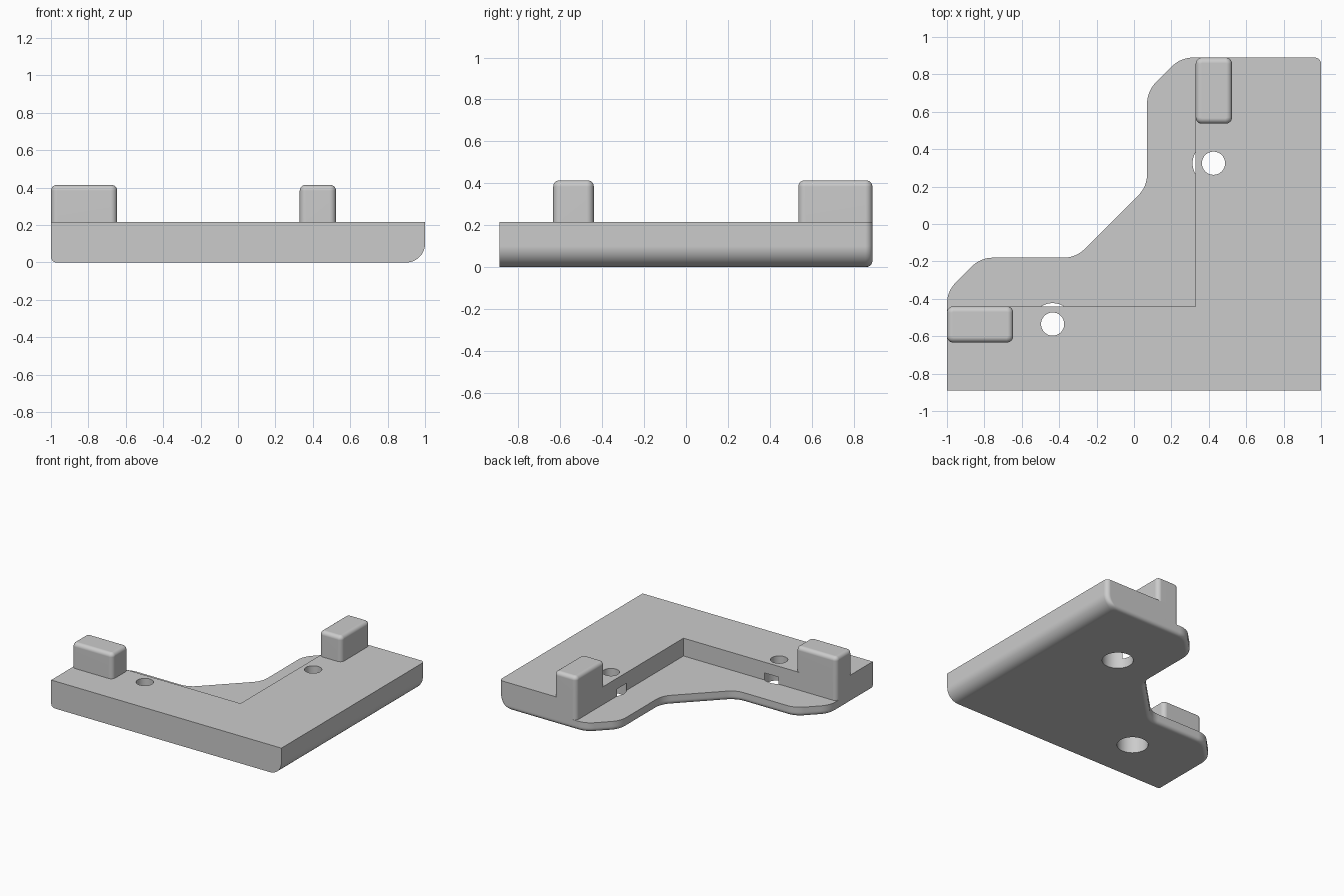
import bpy, bmesh
from math import sin, cos, pi, sqrt
from mathutils import Vector

cube = bpy.data.objects.get("Cube")
if cube:
    bpy.data.objects.remove(cube, do_unlink=True)

HALF_Y, TOP, LIP, BLOCK_TOP = 0.89, 0.215, 0.075, 0.414
SMALL, LARGE, CORNER = 0.03, 0.1, 0.034

grey = bpy.data.materials.new("plain_grey")
grey.use_nodes = True
colour = (0.6, 0.6, 0.6, 1)
grey.diffuse_color = colour
grey.node_tree.nodes["Principled BSDF"].inputs["Base Color"].default_value = colour


def swap(x, y):
    """Reflect a plan point from one arm of the bracket to the other."""
    return -0.11 - y, -0.11 - x


def inset(height, radius):
    """How far a rounded edge steps in, at a height from its flat face."""
    if height >= radius:
        return 0
    return radius - sqrt(max(0, radius ** 2 - (radius - height) ** 2))


def rounded(corners, steps=8):
    """Outline from (x, y, radius) corners; a zero radius stays sharp."""
    out = []
    for i, (x, y, r) in enumerate(corners):
        p = Vector((x, y))
        if not r:
            out.append(p)
            continue
        a = (Vector(corners[i - 1][:2]) - p).normalized()
        b = (Vector(corners[(i + 1) % len(corners)][:2]) - p).normalized()
        half = a.angle(b) / 2
        centre = p + (a + b).normalized() * (r / sin(half))
        reach = r * cos(half) / sin(half)
        start = (p + a * reach - centre).normalized()
        end = (p + b * reach - centre).normalized()
        for k in range(steps + 1):
            out.append(centre + start.slerp(end, k / steps) * r)
    return out


def loft(name, sections, bottom=True):
    """Solid through (outline, z) sections with equal point counts."""
    bm = bmesh.new()
    rings = [[bm.verts.new((p[0], p[1], z)) for p in outline] for outline, z in sections]
    for low, high in zip(rings, rings[1:]):
        for i in range(len(low)):
            bm.faces.new((low[i - 1], low[i], high[i], high[i - 1]))
    bm.faces.new(rings[-1])
    if bottom:
        bm.faces.new(rings[0][::-1])
    bmesh.ops.recalc_face_normals(bm, faces=bm.faces)
    mesh = bpy.data.meshes.new(name)
    bm.to_mesh(mesh)
    bm.free()
    mesh.materials.append(grey)
    obj = bpy.data.objects.new(name, mesh)
    bpy.context.collection.objects.link(obj)
    return obj


def cut(target, cutter):
    mod = target.modifiers.new("cut", "BOOLEAN")
    mod.operation, mod.solver, mod.object = "DIFFERENCE", "EXACT", cutter
    bpy.context.view_layer.objects.active = target
    bpy.ops.object.modifier_apply(modifier=mod.name)
    bpy.data.objects.remove(cutter, do_unlink=True)


def smooth(obj):
    bpy.ops.object.select_all(action="DESELECT")
    obj.select_set(True)
    bpy.context.view_layer.objects.active = obj
    bpy.ops.object.shade_smooth_by_angle(angle=pi / 6)
    obj.modifiers.new("flat_faces", "WEIGHTED_NORMAL").keep_sharp = True


def plate_outline(z):
    """Plan of the plate at height z, with its lower edges rounded."""
    d = inset(z, SMALL)
    k = d * (sqrt(2) - 1)
    arm = [(0.25 + k, HALF_Y - d, 0.16 - d), (0.07 + d, 0.71 - k, 0.16 - d),
           (0.07 + d, 0.20 - k, 0.16 + d)]
    other = [(*swap(x, y), r) for x, y, r in reversed(arm)]
    right = 1 - inset(z, LARGE)
    return rounded([(-1 + d, -HALF_Y, 0), (right, -HALF_Y, 0),
                    (right, HALF_Y - d, CORNER)] + arm + other)


# Full-height plate with rounded lower edges
levels = [LARGE * (1 - cos(i * pi / 24)) for i in range(13)] + [TOP]
bracket = loft("corner_bracket", [(plate_outline(z), z) for z in levels])

# Pocket that leaves the thin inner lip, with rounded arm ends
flare = [(0.33 + CORNER * (1 - cos(t * pi / 16)), HALF_Y - CORNER * (1 - sin(t * pi / 16)))
         for t in range(9)]
flare.append((0.33 + CORNER, 1.0))
pocket = [swap(*p) for p in reversed(flare)] + [(0.33, -0.44)] + flare + [(-1.11, 1.0)]
cut(bracket, loft("pocket_cutter", [(pocket, LIP), (pocket, 0.5)]))

# Screw holes, each with a wide recess from below
hole = (0.425, 0.325)
for x, y in (hole, swap(*hole)):
    for radius, z1 in ((0.062, 0.5), (0.112, 0.13)):
        ring = [(x + radius * cos(k * pi / 24), y + radius * sin(k * pi / 24))
                for k in range(48)]
        cut(bracket, loft("hole_cutter", [(ring, -0.1), (ring, z1)]))
smooth(bracket)


def block_outline(low, high, z):
    d = inset(BLOCK_TOP - z, SMALL)
    (x0, y0), (x1, y1), r = low, high, CORNER - d
    return rounded([(x0 + d, y0 + d, r), (x1 - d, y0 + d, r),
                    (x1 - d, y1 - d, r), (x0 + d, y1 - d, r)])


# Raised stop block at the end of each arm
low, high = (0.33, 0.536), (0.524, HALF_Y)
levels = [TOP] + [BLOCK_TOP - SMALL * (1 - sin(i * pi / 12)) for i in range(7)]
for name, a, b in (("back_block", low, high), ("right_block", swap(*high), swap(*low))):
    smooth(loft(name, [(block_outline(a, b, z), z) for z in levels], bottom=False))
